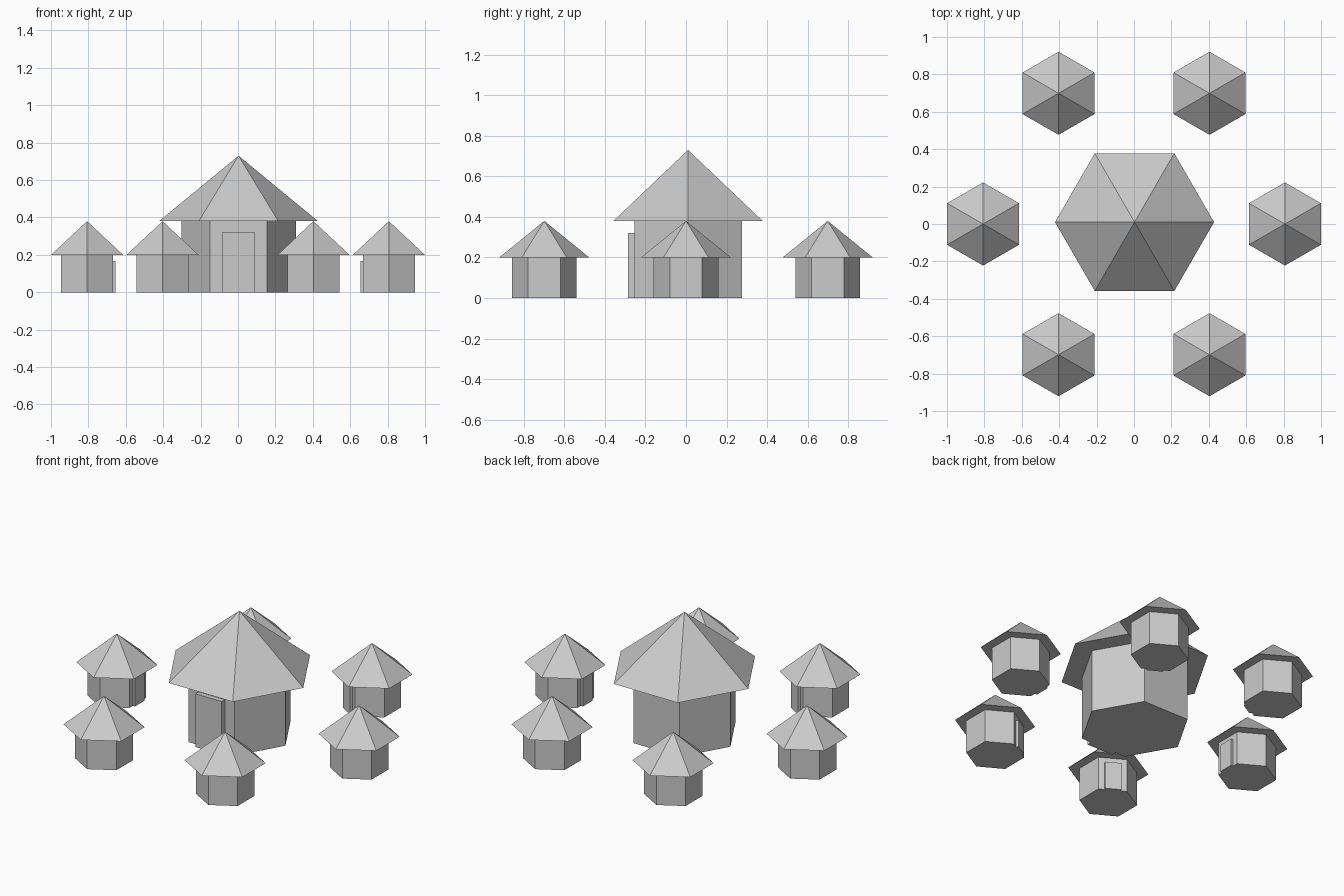
import bpy
from math import pi, cos, sin, radians
from mathutils import Vector

if "Cube" in bpy.data.objects:
    bpy.data.objects.remove(bpy.data.objects["Cube"])


def hexagon_part(name, loc, r_bottom, r_top, z0, z1, corner_angle):
    """Six-sided prism or pyramid with one corner pointing along corner_angle."""
    # Blender's cone starts with a corner on +y
    bpy.ops.mesh.primitive_cone_add(
        vertices=6, radius1=r_bottom, radius2=r_top, depth=z1 - z0,
        location=(loc[0], loc[1], (z0 + z1) / 2),
        rotation=(0, 0, corner_angle - pi / 2))
    bpy.context.object.name = name


def hut(name, loc, wall_r, wall_h, roof_r, top, door, facing):
    """Hexagonal hut whose door stands on the wall facing the given angle."""
    corner = facing + pi / 6
    hexagon_part(name + "_walls", loc, wall_r, wall_r, 0, wall_h, corner)
    hexagon_part(name + "_roof", loc, roof_r, 0, wall_h, top, corner)

    # Door slab, sunk slightly into the wall
    width, height, reach, depth = door
    out = reach - depth / 2
    bpy.ops.mesh.primitive_cube_add(
        size=1,
        location=(loc[0] + out * cos(facing), loc[1] + out * sin(facing), height / 2),
        rotation=(0, 0, facing))
    slab = bpy.context.object
    slab.name = name + "_door"
    slab.scale = (depth, width, height)


# Large central hut, door to the front
hut("main_hut", (0.003, 0.01), 0.306, 0.38, 0.425, 0.73,
    (0.175, 0.32, 0.295, 0.05), radians(-90))

# Ring of six small huts, doors facing the centre
for i in range(6):
    a = radians(60 * i)
    hut(f"small_hut_{i + 1}", (0.807 * cos(a), 0.807 * sin(a)), 0.16, 0.20, 0.222, 0.38,
        (0.09, 0.167, 0.153, 0.026), a + pi)
